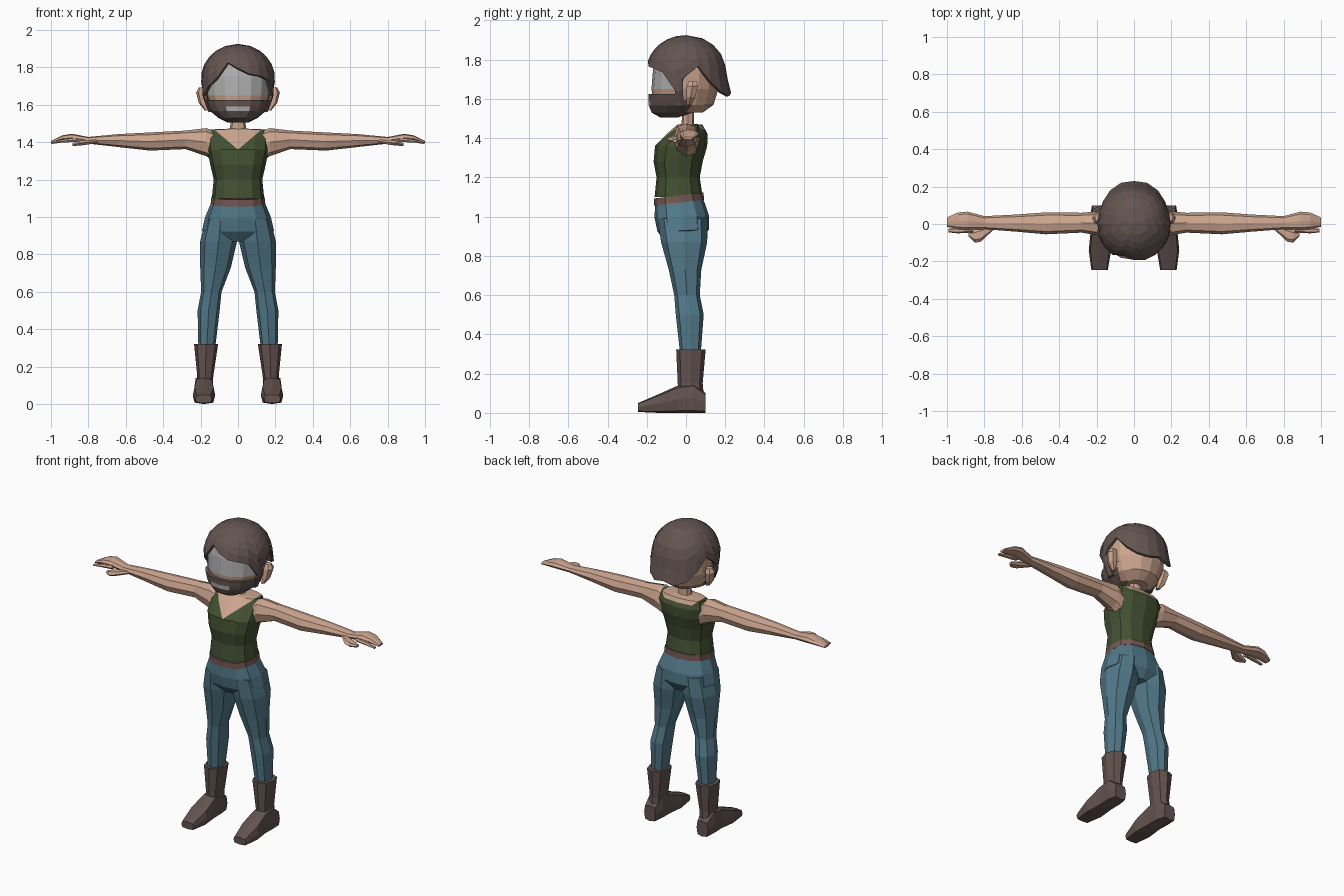
import bpy, bmesh, math
from mathutils import Vector

if "Cube" in bpy.data.objects:
    bpy.data.objects.remove(bpy.data.objects["Cube"])


def mat(name, r, g, b):
    m = bpy.data.materials.new(name)
    m.diffuse_color = (r, g, b, 1)
    m.use_nodes = True
    m.node_tree.nodes["Principled BSDF"].inputs["Base Color"].default_value = m.diffuse_color
    return m


SKIN = mat("skin", 0.61, 0.38, 0.275)
GREEN = mat("green_cloth", 0.056, 0.082, 0.032)
DENIM = mat("denim_blue", 0.085, 0.19, 0.25)
HAIR = mat("dark_brown", 0.125, 0.09, 0.082)
LEATHER = mat("boot_brown", 0.125, 0.087, 0.078)
BELT = mat("belt_brown", 0.17, 0.095, 0.082)
GREY = mat("visor_grey", 0.42, 0.42, 0.42)


def finish(bm, name, mats, mirror=False, rule=None):
    bmesh.ops.recalc_face_normals(bm, faces=bm.faces)
    if rule:
        for f in bm.faces:
            f.material_index = rule(f.calc_center_median())
    me = bpy.data.meshes.new(name)
    bm.to_mesh(me)
    bm.free()
    for m in mats:
        me.materials.append(m)
    ob = bpy.data.objects.new(name, me)
    bpy.context.collection.objects.link(ob)
    if mirror:
        md = ob.modifiers.new("mirror", 'MIRROR')
        md.use_clip = False
        md.use_mirror_merge = False
    return ob


def loft(sections, n=8, axis='z', power=0.85, tilt=0.0):
    """Sections: (position, u0, u1, v0, v1); u,v are x,y / y,z / x,z by axis."""
    bm = bmesh.new()
    rings = []
    for p, u0, u1, v0, v1 in sections:
        ring = []
        for k in range(n):
            a = 2 * math.pi * k / n
            c, s = math.cos(a), math.sin(a)
            u = (u0 + u1) / 2 + (u1 - u0) / 2 * math.copysign(abs(c) ** power, c)
            v = (v0 + v1) / 2 + (v1 - v0) / 2 * math.copysign(abs(s) ** power, s)
            co = {'z': (u, v, p + tilt * v), 'x': (p, u, v), 'y': (u, p, v)}[axis]
            ring.append(bm.verts.new(co))
        rings.append(ring)
    for a, b in zip(rings, rings[1:]):
        for k in range(n):
            j = (k + 1) % n
            bm.faces.new((a[k], a[j], b[j], b[k]))
    bm.faces.new(rings[0])
    bm.faces.new(rings[-1])
    return bm


def sym(rows):
    return [(z, -x, x, yf, yb) for z, x, yf, yb in rows]


# torso with the top cut to a V neck in front and a scoop behind
bm = loft(sym([(1.10, .14, -.16, .085), (1.20, .13, -.15, .07), (1.28, .148, -.165, .085),
               (1.36, .165, -.158, .108), (1.42, .165, -.10, .11), (1.468, .15, -.045, .085),
               (1.472, .05, -.02, .05)]), n=12)
V_BASE, V_SLOPE = 1.36, 0.85


def cut(co, no):
    geom = bm.verts[:] + bm.edges[:] + bm.faces[:]
    bmesh.ops.bisect_plane(bm, geom=geom, plane_co=co, plane_no=no)


for s in (1, -1):
    cut((0, 0, V_BASE), (-s * V_SLOPE, 0, 1))
cut((0, 0, 1.445), (0, 0, 1))


def shirt_rule(c):
    front = c.y < 0.02 and c.z > V_BASE + V_SLOPE * abs(c.x)
    back = c.y >= 0.02 and c.z > 1.445 and abs(c.x) < 0.11
    return 1 if front or back else 0


finish(bm, "tank_top", [GREEN, SKIN], rule=shirt_rule)

# waistband and trousers
finish(loft(sym([(1.075, .146, -.162, .092), (1.112, .142, -.162, .089)]), n=12, tilt=.12),
       "waistband", [BELT])
finish(loft(sym([(1.08, .143, -.158, .09), (1.0, .176, -.16, .117), (.93, .192, -.145, .117),
                 (.875, .13, -.10, .08)]), n=12, tilt=.05), "hips", [DENIM])
finish(loft([(.99, .01, .172, -.145, .11), (.87, .005, .202, -.127, .108), (.73, .038, .202, -.088, .078),
             (.60, .088, .197, -.06, .07), (.50, .098, .216, -.052, .09),
             (.30, .122, .212, -.03, .075)]), "trouser_leg", [DENIM], mirror=True)

# boots
finish(loft([(.04, .14, .225, -.04, .095), (.15, .132, .218, -.042, .085),
             (.322, .106, .235, -.05, .1)]), "boot_shaft", [LEATHER], mirror=True)
finish(loft([(.1, .145, .225, 0, .10), (.04, .13, .235, 0, .15), (-.04, .13, .232, 0, .14),
             (-.14, .122, .242, 0, .095), (-.245, .14, .228, .005, .05)],
            axis='y', power=.5), "boot_foot", [LEATHER], mirror=True)

# arms, hands, thumbs and forefingers
finish(loft([(.13, -.06, .065, 1.30, 1.462), (.17, -.065, .07, 1.325, 1.475),
             (.28, -.046, .06, 1.363, 1.462), (.47, -.055, .062, 1.355, 1.452),
             (.64, -.04, .05, 1.374, 1.443), (.80, -.028, .042, 1.392, 1.428),
             (.89, -.032, .066, 1.402, 1.445), (.94, -.028, .062, 1.402, 1.436),
             (1.0, -.015, .035, 1.392, 1.406)], axis='x'), "arm", [SKIN], mirror=True)
finish(loft([(.75, -.03, -.005, 1.395, 1.415), (.82, -.095, -.02, 1.383, 1.412),
             (.85, -.1, -.03, 1.38, 1.408), (.885, -.066, -.045, 1.378, 1.395)],
            n=6, axis='x'), "thumb", [SKIN], mirror=True)
finish(loft([(.86, -.045, -.01, 1.40, 1.425), (.94, -.05, -.02, 1.397, 1.415),
             (.992, -.045, -.025, 1.39, 1.402)], n=6, axis='x'), "forefinger", [SKIN], mirror=True)

# neck
finish(loft(sym([(1.43, .06, -.035, .06), (1.475, .042, -.022, .04), (1.57, .038, -.02, .04)])),
       "neck", [SKIN])

# head with visor faces in front
finish(loft(sym([(1.53, .08, -.11, .085), (1.57, .14, -.165, .14), (1.65, .172, -.176, .165),
                 (1.75, .178, -.168, .17), (1.835, .15, -.148, .14), (1.89, .09, -.08, .09)]),
            n=16, power=.95), "head", [SKIN, GREY],
       rule=lambda c: int(1.65 < c.z < 1.84 and c.y < -.085))

# beard: front part of a jaw-shaped shell, mouth faces in grey
bm = loft(sym([(1.505, .055, -.13, -.03), (1.53, .105, -.175, .07), (1.567, .15, -.19, .12),
               (1.592, .162, -.192, .13), (1.625, .174, -.192, .13)]), n=16, power=.95)
bmesh.ops.delete(bm, geom=[f for f in bm.faces if f.calc_center_median().y > 0], context='FACES')
finish(bm, "beard", [HAIR, GREY],
       rule=lambda c: int(1.57 < c.z < 1.592 and abs(c.x) < .06 and c.y < -.15))

# sideburns and ears
finish(loft([(1.56, .13, .158, -.055, -.01), (1.64, .16, .188, -.06, -.012),
             (1.75, .165, .195, -.065, -.01)], n=6), "sideburn", [HAIR], mirror=True)
finish(loft([(1.57, .155, .178, .0, .03), (1.61, .16, .21, -.002, .05),
             (1.665, .165, .224, .0, .065), (1.692, .17, .21, .015, .055)], n=6),
       "ear", [SKIN], mirror=True)

# hair: dome with a lower edge that varies around the head, in 18 degree steps
SIDE = [1.72, 1.65, 1.72, 1.765, 1.69, 1.635, 1.615]
EDGE = [1.795, 1.765, 1.755] + SIDE + [1.63] + SIDE[::-1] + [1.74, 1.825]
EDGE[3], EDGE[17] = 1.735, 1.70
MID, TOP, LEVELS = 1.74, 1.925, 6
bm = bmesh.new()
pole = bm.verts.new((0, 0, TOP))
rows = []
for k in range(1, LEVELS + 1):
    row = []
    for i, edge in enumerate(EDGE):
        a = 2 * math.pi * i / len(EDGE)
        z = TOP - (TOP - edge) * (k / LEVELS) ** 1.6
        if z > MID:
            r = math.sqrt(max(0, 1 - ((z - MID) / (TOP - MID)) ** 2))
        else:
            r = 1 + 1.5 * (MID - z) * max(0, -math.cos(a)) - 0.3 * (MID - z)
        row.append(bm.verts.new((.198 * r * math.sin(a), -.203 * r * math.cos(a), z)))
    rows.append(row)
n = len(EDGE)
for i in range(n):
    j = (i + 1) % n
    bm.faces.new((pole, rows[0][i], rows[0][j]))
    for a, b in zip(rows, rows[1:]):
        bm.faces.new((a[i], b[i], b[j], a[j]))
hair = finish(bm, "hair", [HAIR])
md = hair.modifiers.new("thickness", 'SOLIDIFY')
md.thickness = .016
md.offset = -1
